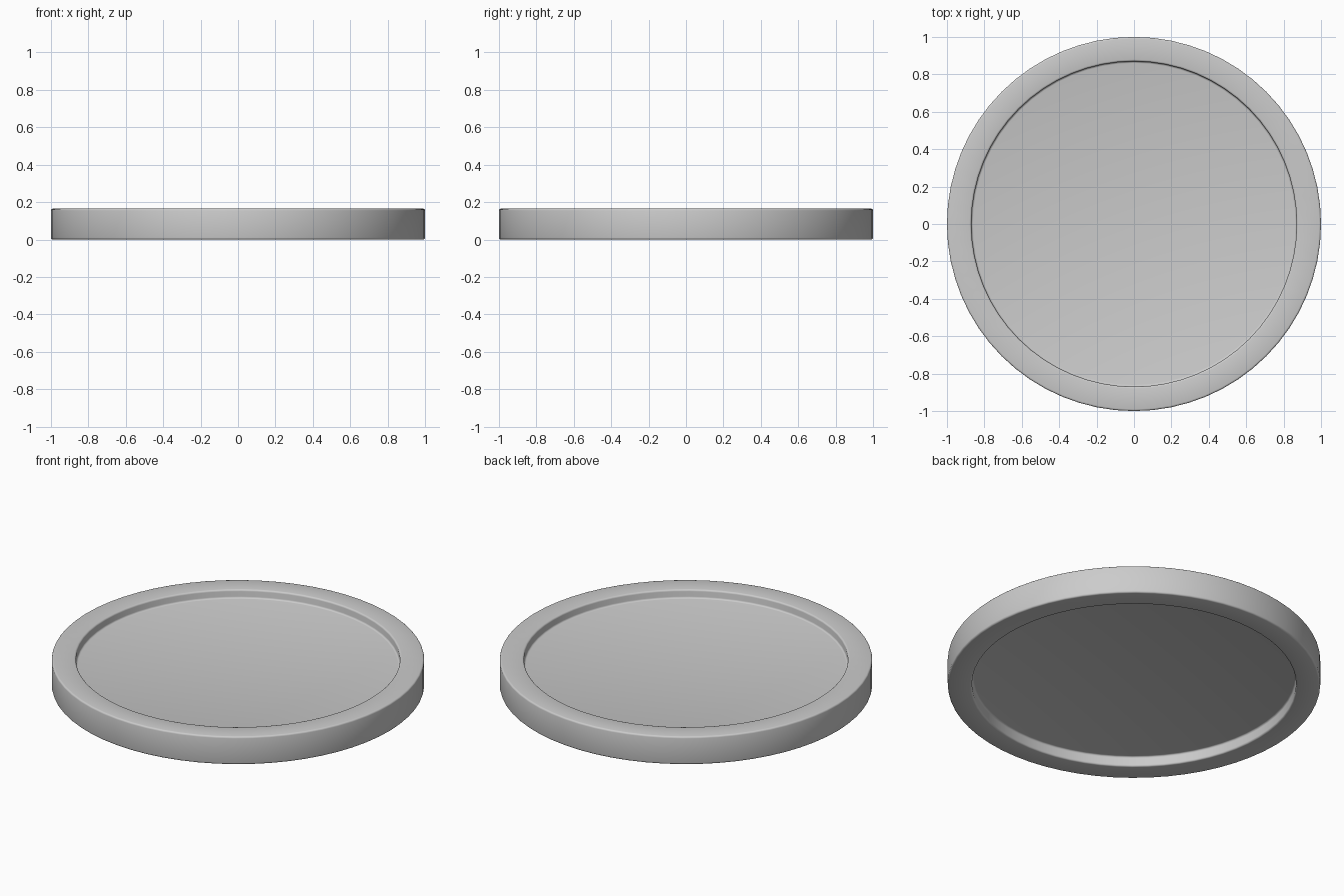
import bpy, bmesh, math

if "Cube" in bpy.data.objects:
    bpy.data.objects.remove(bpy.data.objects["Cube"])

SIDES = 64
H = 0.165          # rim height
R_OUT, R_IN = 1.0, 0.87
B = 0.01           # rounding of the rim edges
FLOOR_TOP, FLOOR_BOTTOM = 0.115, 0.06


def corner(cr, cz, radius, start, end, steps=3):
    """Points of a small rounded corner in the (radius, height) plane."""
    angles = [math.radians(start + (end - start) * i / steps) for i in range(steps + 1)]
    return [(cr + radius * math.cos(a), cz + radius * math.sin(a)) for a in angles]


# Half section from the bottom centre round the rim to the top centre
profile = [(0, FLOOR_BOTTOM)]
profile += corner(R_IN - B, FLOOR_BOTTOM - B, B, 90, 0)
profile += corner(R_IN + B, B, B, 180, 270)
profile += corner(R_OUT - B, B, B, -90, 0)
profile += corner(R_OUT - B, H - B, B, 0, 90)
profile += corner(R_IN + B, H - B, B, 90, 180)
profile += corner(R_IN - B, FLOOR_TOP + B, B, 0, -90)
profile += [(0, FLOOR_TOP)]

# Rimmed disc, recessed on both faces
bm = bmesh.new()
verts = [bm.verts.new((r, 0, z)) for r, z in profile]
edges = [bm.edges.new(pair) for pair in zip(verts, verts[1:])]
bmesh.ops.spin(bm, geom=verts + edges, cent=(0, 0, 0), axis=(0, 0, 1),
               angle=math.tau, steps=SIDES, use_duplicate=False)
bmesh.ops.remove_doubles(bm, verts=bm.verts[:], dist=0.0005)
bmesh.ops.recalc_face_normals(bm, faces=bm.faces[:])
mesh = bpy.data.meshes.new("rimmed_disc")
bm.to_mesh(mesh)
bm.free()
disc = bpy.data.objects.new("rimmed_disc", mesh)
bpy.context.collection.objects.link(disc)

# Smooth shading
bpy.context.view_layer.objects.active = disc
disc.select_set(True)
bpy.ops.object.shade_smooth_by_angle(angle=math.radians(40))
